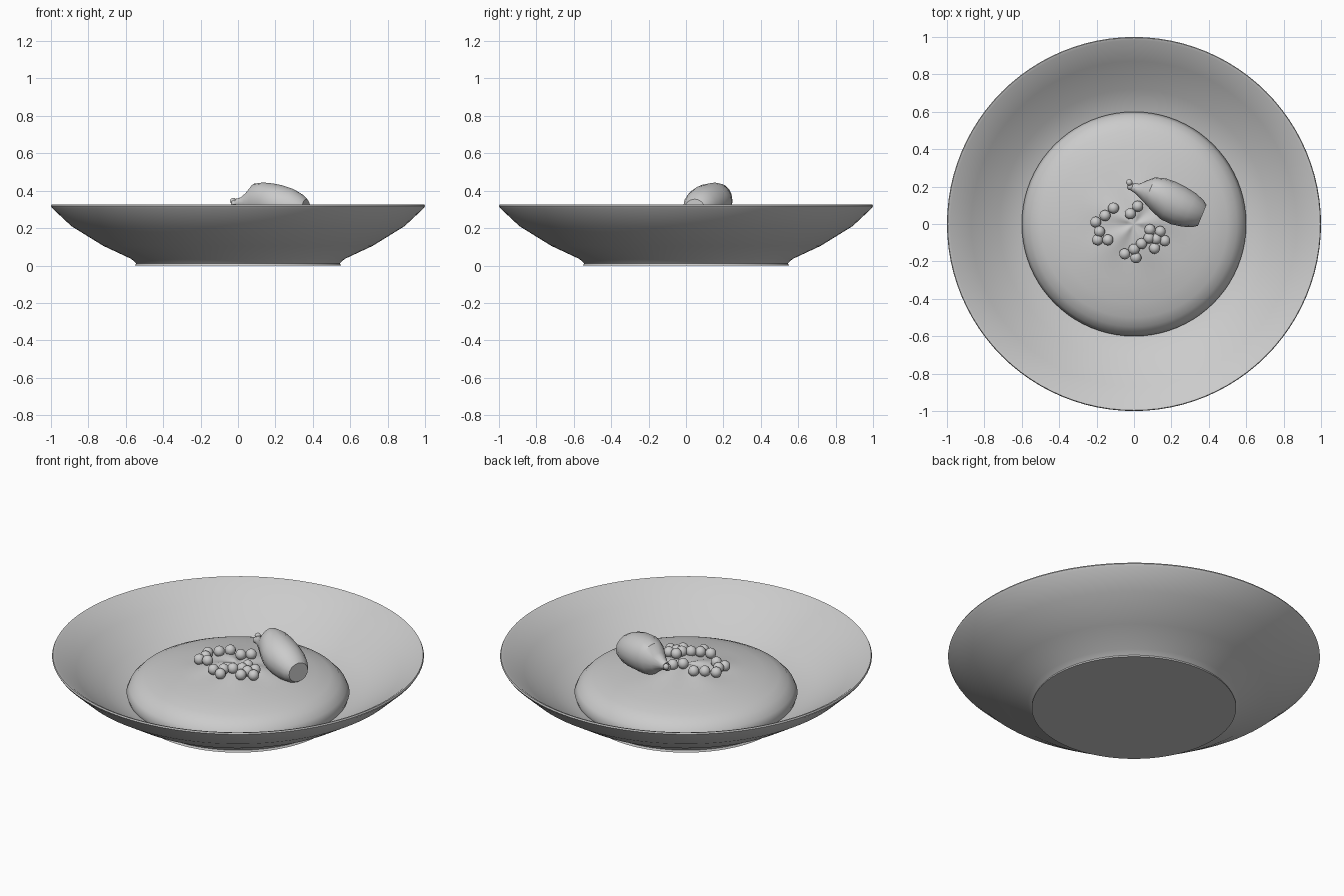
import bpy, bmesh, math
from mathutils import Vector, Matrix

if "Cube" in bpy.data.objects:
    bpy.data.objects.remove(bpy.data.objects["Cube"])

grey = bpy.data.materials.new("plain_grey")
grey.diffuse_color = (0.6, 0.6, 0.6, 1)
grey.use_nodes = True
grey.node_tree.nodes["Principled BSDF"].inputs["Base Color"].default_value = grey.diffuse_color


def finish(bm, name, angle=40):
    bmesh.ops.remove_doubles(bm, verts=bm.verts, dist=1e-5)
    bmesh.ops.recalc_face_normals(bm, faces=bm.faces)
    mesh = bpy.data.meshes.new(name)
    bm.to_mesh(mesh)
    bm.free()
    ob = bpy.data.objects.new(name, mesh)
    bpy.context.collection.objects.link(ob)
    mesh.materials.append(grey)
    bpy.ops.object.select_all(action='DESELECT')
    ob.select_set(True)
    bpy.context.view_layer.objects.active = ob
    bpy.ops.object.shade_smooth_by_angle(angle=math.radians(angle))
    return ob


def loft(bm, rings):
    """Join equal-sized rings of points with quads."""
    rows = [[bm.verts.new(p) for p in ring] for ring in rings]
    n = len(rows[0])
    for a, b in zip(rows, rows[1:]):
        for i in range(n):
            j = (i + 1) % n
            bm.faces.new((a[i], a[j], b[j], b[i]))
    return rows


def circle(r, z, n, wave=None):
    pts = []
    for i in range(n):
        a = math.tau * i / n
        pts.append((r * math.cos(a), r * math.sin(a), z + (wave(a, r) if wave else 0)))
    return pts


# Bowl: foot, flared wall, thin rim and the inside
bowl_profile = [(0.55, 0), (0.545, 0.012), (0.57, 0.035), (0.72, 0.105), (0.89, 0.21),
                (0.992, 0.305), (1.0, 0.318), (0.996, 0.326), (0.982, 0.322),
                (0.87, 0.235), (0.72, 0.135), (0.62, 0.085), (0.5, 0.06)]
bm = bmesh.new()
rows = loft(bm, [circle(r, z, 96) for r, z in bowl_profile])
bm.faces.new(rows[0])
bm.faces.new(rows[-1])
finish(bm, "bowl")

# Mounded filling with a creased centre and a rounded shoulder
mound = [(0.0, 0.275), (0.04, 0.278), (0.1, 0.275), (0.2, 0.258), (0.32, 0.24), (0.42, 0.222),
         (0.5, 0.2), (0.55, 0.177), (0.585, 0.14), (0.6, 0.105), (0.59, 0.075)]


def height(r):
    for (r0, z0), (r1, z1) in zip(mound, mound[1:]):
        if r0 <= r <= r1:
            return z0 + (z1 - z0) * (r - r0) / (r1 - r0)


def creases(a, r):
    return 0.006 * math.sin(5 * a + 1) * math.exp(-((r - 0.1) / 0.1) ** 2)


bm = bmesh.new()
rows = loft(bm, [circle(r, z, 80, creases) for r, z in mound[1:]])
top = bm.verts.new((0, 0, mound[0][1]))
for i in range(80):
    bm.faces.new((top, rows[0][i], rows[0][(i + 1) % 80]))
finish(bm, "filling", 60)

# Meat piece: (distance, side offset, side radius, centre height, upright radius)
start = Vector((-0.01, 0.2, 0))
along = Vector((0.925, -0.38, 0))
side = Vector((0.38, 0.925, 0))
sections = [(0.0, 0.0, 0.022, 0.335, 0.022), (0.03, 0.0, 0.028, 0.335, 0.03),
            (0.06, 0.01, 0.05, 0.338, 0.055), (0.095, 0.018, 0.074, 0.345, 0.092),
            (0.15, 0.013, 0.096, 0.342, 0.102), (0.21, 0.004, 0.108, 0.335, 0.104),
            (0.27, 0.0, 0.107, 0.326, 0.102), (0.33, 0.0, 0.096, 0.315, 0.094),
            (0.38, 0.0, 0.078, 0.305, 0.075), (0.405, 0.0, 0.06, 0.3, 0.055)]
bm = bmesh.new()
rings = []
for s, off, rs, zc, rz in sections:
    rings.append([start + along * s + side * (off + rs * math.cos(math.tau * i / 16))
                  + Vector((0, 0, zc + rz * math.sin(math.tau * i / 16))) for i in range(16)])
rows = loft(bm, rings)
bm.faces.new(rows[0])
bm.faces.new(rows[-1])
finish(bm, "meat_piece", 35)

# Bone knobs at the narrow end
bm = bmesh.new()
for x, y, z, r in [(-0.025, 0.222, 0.345, 0.017), (-0.018, 0.2, 0.33, 0.02)]:
    bmesh.ops.create_uvsphere(bm, u_segments=12, v_segments=8, radius=r,
                              matrix=Matrix.Translation((x, y, z)))
finish(bm, "bone_end", 60)

# Small peas scattered around the centre
peas = [(-0.11, 0.085), (-0.155, 0.045), (-0.205, 0.01), (-0.185, -0.04), (-0.195, -0.085),
        (-0.14, -0.085), (-0.02, 0.055), (0.02, 0.095), (-0.05, -0.16), (0.01, -0.18),
        (0.0, -0.135), (0.04, -0.105), (0.08, -0.075), (0.085, -0.03), (0.14, -0.04),
        (0.165, -0.09), (0.11, -0.13), (0.118, -0.08)]
bm = bmesh.new()
for x, y in peas:
    z = height(math.hypot(x, y)) + 0.022
    bmesh.ops.create_uvsphere(bm, u_segments=14, v_segments=9, radius=0.03,
                              matrix=Matrix.Translation((x, y, z)))
finish(bm, "peas", 60)
